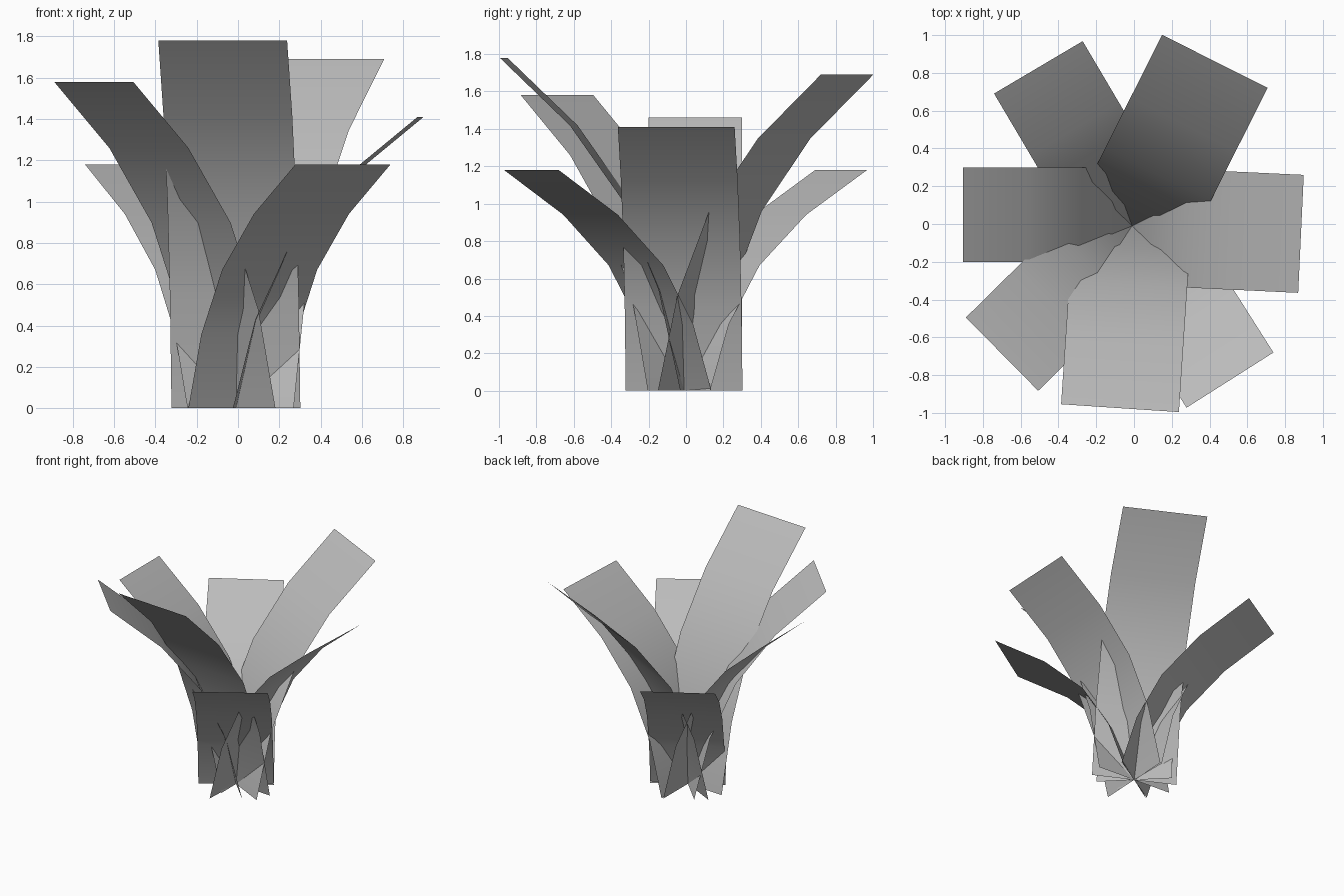
import bpy
import bmesh
from math import radians
from mathutils import Matrix, Vector

cube = bpy.data.objects.get("Cube")
if cube:
    bpy.data.objects.remove(cube, do_unlink=True)

# One plain grey for every blade
grey = bpy.data.materials.new("leaf_grey")
grey.use_nodes = True
colour = (0.5, 0.5, 0.5, 1.0)
grey.diffuse_color = colour
grey.node_tree.nodes["Principled BSDF"].inputs["Base Color"].default_value = colour

# Outward arching blade profile: (reach, height), both as a share of the tip
PROFILE = [(0, 0), (0.12, 0.302), (0.315, 0.568), (0.612, 0.797), (1, 1)]


def leaf(name, angle, reach, height, width, centre=(-0.01, -0.01)):
    """Flat strip that rises from the clump centre and arches outward."""
    bm = bmesh.new()
    rows = [[bm.verts.new((r * reach, side * width / 2, z * height)) for side in (-1, 1)]
            for r, z in PROFILE]
    for low, high in zip(rows, rows[1:]):
        face = bm.faces.new((low[0], high[0], high[1], low[1]))
        face.smooth = True
    bmesh.ops.recalc_face_normals(bm, faces=bm.faces)
    # The upper, inward side is the front of the blade
    bm.normal_update()
    if sum(f.normal.z for f in bm.faces) < 0:
        bmesh.ops.reverse_faces(bm, faces=bm.faces)
    place = Matrix.Translation(Vector((*centre, 0))) @ Matrix.Rotation(radians(angle), 4, "Z")
    bm.transform(place)
    mesh = bpy.data.meshes.new(name)
    bm.to_mesh(mesh)
    bm.free()
    mesh.materials.append(grey)
    obj = bpy.data.objects.new(name, mesh)
    bpy.context.collection.objects.link(obj)


# Tall wide blades
leaf("front_leaf", 266.2, 0.967, 1.78, 0.625)
leaf("back_left_leaf", 63.3, 0.975, 1.69, 0.625)
leaf("left_leaf", -2.7, 0.895, 1.41, 0.625)

# Narrower blades
leaf("front_left_leaf", -57.6, 0.967, 1.18, 0.545)
leaf("front_right_leaf", 224.6, 0.967, 1.58, 0.545)
leaf("back_right_leaf", 120.6, 0.975, 1.18, 0.545)
leaf("right_leaf", 180, 0.895, 1.46, 0.5, (-0.01, 0.05))
